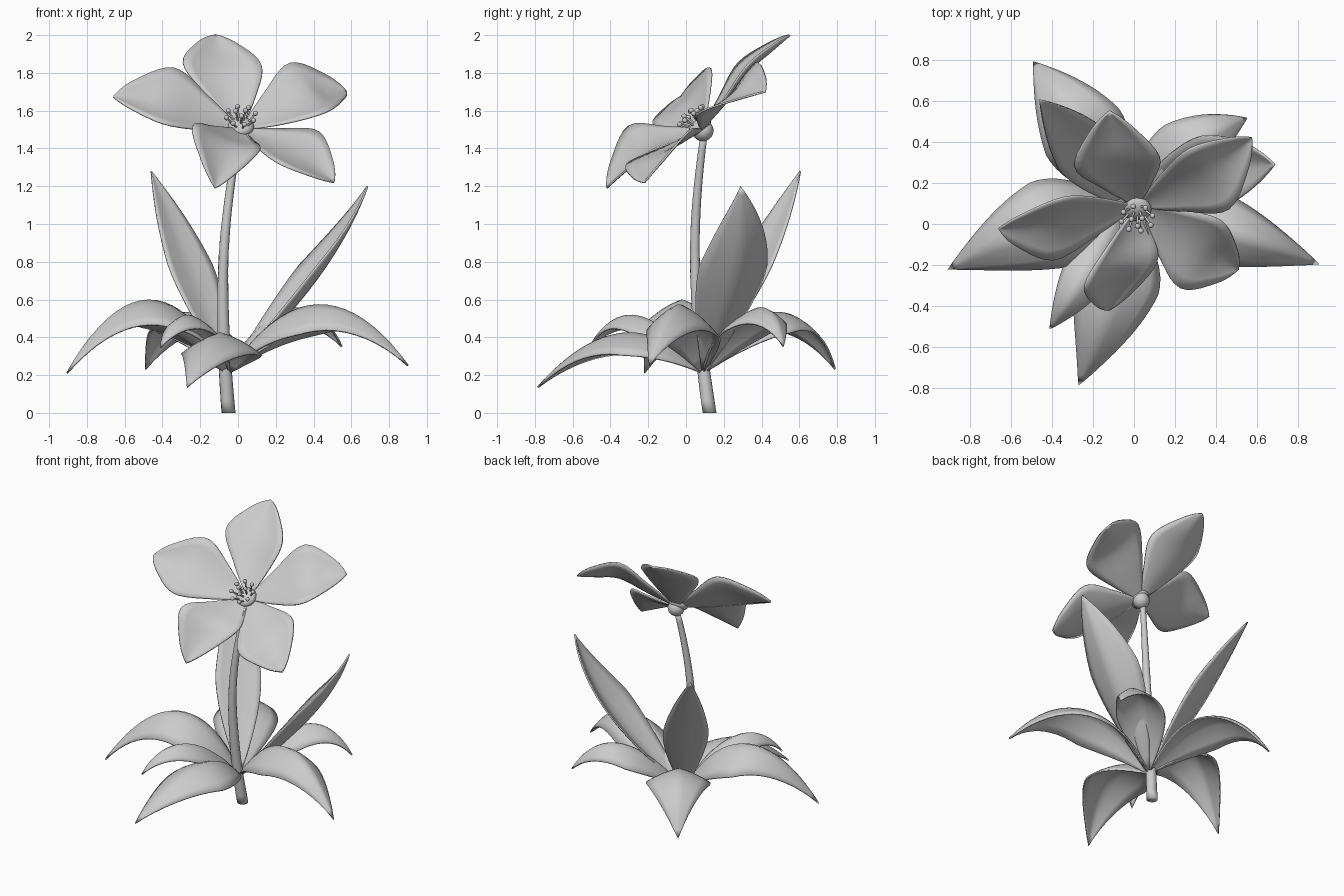
import bpy, bmesh, math
from mathutils import Vector, Matrix

if "Cube" in bpy.data.objects:
    bpy.data.objects.remove(bpy.data.objects["Cube"])

grey = bpy.data.materials.new("plain grey")
grey.diffuse_color = (0.6, 0.6, 0.6, 1)
grey.use_nodes = True
grey.node_tree.nodes["Principled BSDF"].inputs["Base Color"].default_value = grey.diffuse_color


def spline(pts, t):
    """Smooth curve through pts, t in 0..1"""
    p = [Vector(q) for q in pts]
    p = [3 * p[0] - 3 * p[1] + p[2]] + p + [3 * p[-1] - 3 * p[-2] + p[-3]]
    s = t * (len(pts) - 1)
    i = min(int(s), len(pts) - 2)
    f = s - i
    a, b, c, d = p[i:i + 4]
    return 0.5 * (2 * b + (c - a) * f + (2 * a - 5 * b + 4 * c - d) * f * f
                  + (3 * b - a - 3 * c + d) * f ** 3)


def finish(name, bm):
    me = bpy.data.meshes.new(name)
    bm.to_mesh(me)
    bm.free()
    me.materials.append(grey)
    for f in me.polygons:
        f.use_smooth = True
    ob = bpy.data.objects.new(name, me)
    bpy.context.collection.objects.link(ob)
    return ob


def blade(name, left, rib, right, crease, rows=20, cols=8):
    """Thin surface stretched between two edge functions and a midrib function"""
    bm = bmesh.new()
    grid = []
    for r in range(rows + 1):
        t = 0.015 + 0.985 * r / rows
        L, M, R = left(t), rib(t), right(t)
        row = []
        for c in range(cols + 1):
            u = 2 * c / cols - 1
            flat = M.lerp(L if u < 0 else R, abs(u))
            bent = M + (R - L) * u / 2 + ((L + R) / 2 - M) * u * u
            row.append(bm.verts.new(bent.lerp(flat, crease)))
        grid.append(row)
    for a, b in zip(grid, grid[1:]):
        for c in range(cols):
            bm.faces.new((a[c], a[c + 1], b[c + 1], b[c]))
    bmesh.ops.remove_doubles(bm, verts=bm.verts, dist=0.0005)
    m = finish(name, bm).modifiers.new("thickness", "SOLIDIFY")
    m.thickness, m.offset = 0.01, 0


# Flower head frame: faces forward and up
C = Vector((0.015, 0.085, 1.50))
axis = Vector((0, -.62, .78))
turn = axis.to_track_quat('Z', 'Y')

# Petals: widest point on each side, then tip; shoulders follow by rule
petals = [
    ((-.29, .275, 1.85), (.125, .325, 1.84), (-.12, .55, 2.0)),
    ((-.39, -.175, 1.53), (-.335, .13, 1.825), (-.66, -.025, 1.675)),
    ((.27, .365, 1.85), (.46, .07, 1.59), (.575, .42, 1.70)),
    ((.425, .015, 1.49), (.22, -.31, 1.32), (.51, -.22, 1.22)),
    ((-.24, -.30, 1.52), (.115, -.18, 1.39), (-.12, -.42, 1.19)),
]
for i, p in enumerate(petals):
    wide_l, wide_r, tip = map(Vector, p)
    centre = (wide_l + wide_r) / 2

    def edge(wide):
        mid = (wide + tip) / 2
        pts = [C, C.lerp(wide, .5) + (wide - centre) * .1, wide, mid + (mid - C) * .075, tip]
        return lambda t: spline(pts, t)

    sag = centre - axis * .045
    rib_pts = [C, C.lerp(sag, .5), sag, sag.lerp(tip, .5), tip]
    blade(f"petal_{i + 1}", edge(wide_l), lambda t: spline(rib_pts, t), edge(wide_r), 0.1)

# Leaves: midrib point, tip, half width, how far the sides fold down
leaves = {
    "left": ((-.47, -.02, .595), (-.905, -.22, .21), .22, .14),
    "front": ((-.1, -.33, .42), (-.27, -.785, .135), .215, .115),
    "front_left": ((-.24, -.25, .51), (-.41, -.51, .345), .12, .085),
    "right": ((.42, -.03, .57), (.90, -.195, .25), .185, .15),
    "back_right": ((.27, .37, .55), (.55, .515, .35), .16, .10),
    "back_left": ((-.27, .48, .53), (-.49, .79, .23), .21, .10),
    "tall_right": ((.41, .26, .70), (.685, .29, 1.2), .185, -.13),
    "tall_left": ((-.27, .385, .79), (-.46, .605, 1.28), .15, -.04),
}
base = Vector((-.05, .09, .21))


def spread(t, peak=.45):
    """Leaf width: rounded near the base, nearly straight to a pointed tip"""
    if t < peak:
        return math.sin(math.pi / 2 * t / peak) ** .9
    s = (t - peak) / (1 - peak)
    return .5 * math.cos(math.pi / 2 * s) + .5 * (1 - s)


for name, (mid, tip, width, fold) in leaves.items():
    tip = Vector(tip)
    head = tip - base
    side = Vector((-head.y, head.x, 0)).normalized() * width
    drop = Vector((0, 0, fold))
    pts = [base, mid, tip]
    blade("leaf_" + name, lambda t: spline(pts, t) + (side - drop) * spread(t),
          lambda t: spline(pts, t),
          lambda t: spline(pts, t) - (side + drop) * spread(t), 0.55)


# Stem and stamen filaments as tapered tubes
def tube(name, pts, r0, r1, sides=14, steps=24):
    bm = bmesh.new()
    rings = []
    for k in range(steps + 1):
        t = k / steps
        d = spline(pts, min(t + .01, 1)) - spline(pts, max(t - .01, 0))
        q = d.to_track_quat('Z', 'Y')
        if k == 0 and name == "stem":
            q.identity()  # flat on the ground
        rad = r0 + (r1 - r0) * t
        rings.append([bm.verts.new(spline(pts, t) + q @ Vector((rad * math.cos(a), rad * math.sin(a), 0)))
                      for a in (2 * math.pi * j / sides for j in range(sides))])
    for a, b in zip(rings, rings[1:]):
        for j in range(sides):
            n = (j + 1) % sides
            bm.faces.new((a[j], a[n], b[n], b[j]))
    bm.faces.new(rings[0][::-1])
    bm.faces.new(rings[-1])
    return finish(name, bm)


tube("stem", [(-.05, .125, 0), (-.078, .065, .5), (-.068, .048, .95), (.005, .095, 1.47)], .037, .019)


def ball(name, pos, r, squash=1.0, seg=16):
    bm = bmesh.new()
    bmesh.ops.create_uvsphere(bm, u_segments=seg, v_segments=seg // 2, radius=r)
    bm.transform(Matrix.Translation(pos) @ turn.to_matrix().to_4x4()
                 @ Matrix.Diagonal((1, 1, squash, 1)))
    return finish(name, bm)


# Receptacle
ball("flower_center", C + axis * .02, .07, .55, 20)
ball("flower_base", C - axis * .01, .056, .95, 20)

# Stamens: an outer ring of eight and an inner ring of three
for count, radius, height in ((8, .078, .095), (3, .03, .115)):
    for i in range(count):
        a = 2 * math.pi * (i + .3) / count
        out = turn @ Vector((math.cos(a), math.sin(a), 0)) * radius
        pts = [C + out * .4 + axis * .03, C + out * .75 + axis * height * .7, C + out + axis * height]
        tube(f"filament_{count}_{i + 1}", pts, .006, .005, 8, 5)
        ball(f"anther_{count}_{i + 1}", pts[-1], .014, 1, 10)
